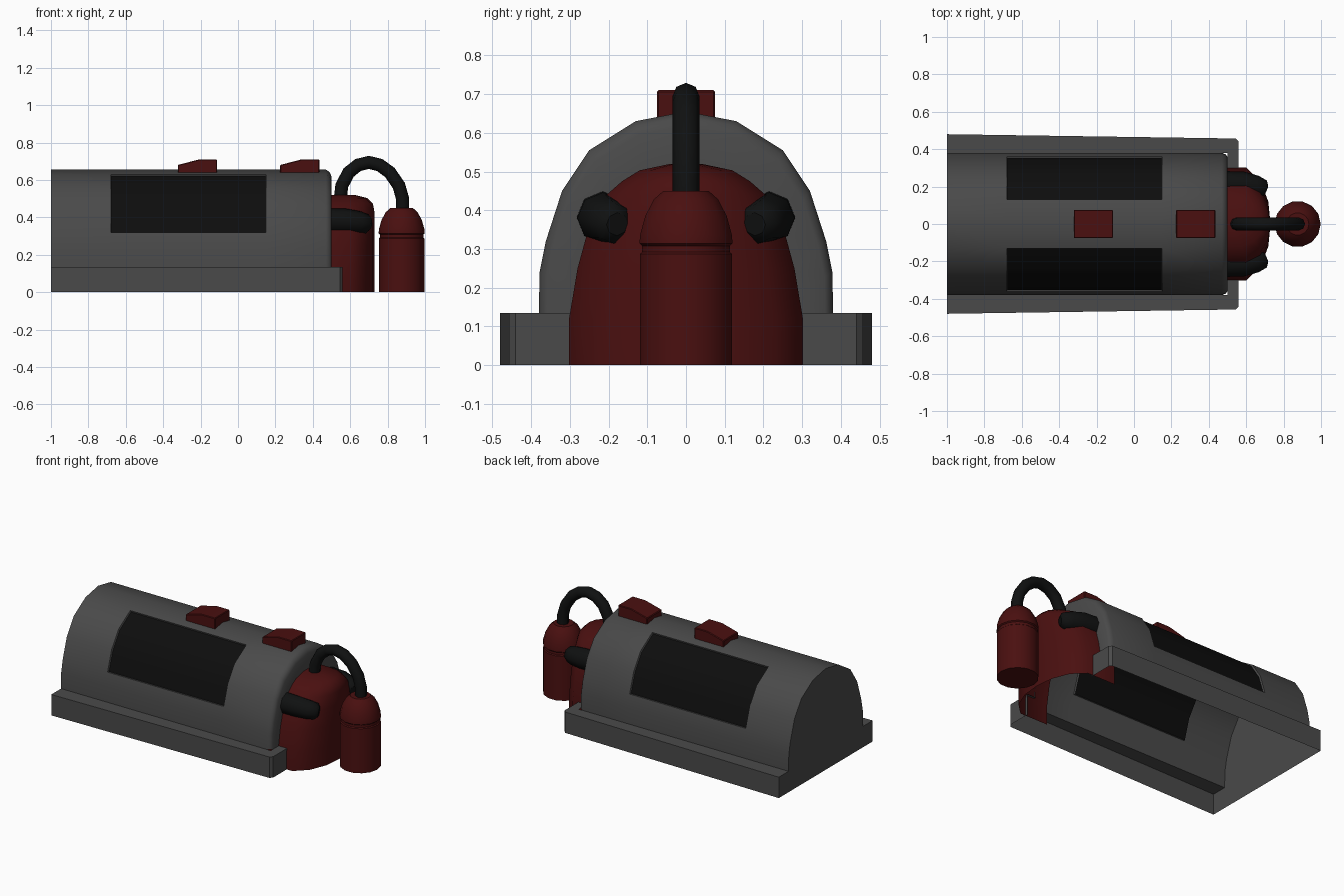
import bpy, bmesh, math
from mathutils import Vector

if "Cube" in bpy.data.objects:
    bpy.data.objects.remove(bpy.data.objects["Cube"])


def material(name, rgb):
    m = bpy.data.materials.new(name)
    m.diffuse_color = (*rgb, 1)
    m.use_nodes = True
    m.node_tree.nodes["Principled BSDF"].inputs["Base Color"].default_value = m.diffuse_color
    return m


GREY = material("dark grey", (0.068, 0.068, 0.068))
RED = material("deep red", (0.068, 0.005, 0.005))
GLASS = material("black glass", (0.004, 0.004, 0.004))
RUBBER = material("black rubber", (0.005, 0.0055, 0.0055))


def smooth(ob, angle=38):
    bpy.ops.object.select_all(action='DESELECT')
    ob.select_set(True)
    bpy.context.view_layer.objects.active = ob
    bpy.ops.object.shade_smooth_by_angle(angle=math.radians(angle))


def finish(name, bm, mats, angle=38):
    me = bpy.data.meshes.new(name)
    bm.to_mesh(me)
    bm.free()
    for m in mats:
        me.materials.append(m)
    ob = bpy.data.objects.new(name, me)
    bpy.context.collection.objects.link(ob)
    smooth(ob, angle)
    return ob


def outward(bm, centre):
    bm.normal_update()
    c = Vector(centre)
    for f in bm.faces:
        if f.normal.dot(f.calc_center_median() - c) < 0:
            f.normal_flip()
    bm.normal_update()


def loft(bm, rows, closed=False):
    """Skin rows of points; returns vertex rows and faces per row gap."""
    vs = [[bm.verts.new(p) for p in r] for r in rows]
    n = len(rows[0])
    out = []
    for a, b in zip(vs, vs[1:]):
        out.append([bm.faces.new((a[i], a[(i + 1) % n], b[(i + 1) % n], b[i]))
                    for i in range(n if closed else n - 1)])
    return vs, out


# Arched shell: open underneath, recessed windows, rounded front rim with opening
half = [(.38, .135), (.378, .24), (.362, .32), (.32, .45), (.25, .555), (.13, .63)]
arch = half + [(0, .655)] + [(-y, z) for y, z in reversed(half)]
stations = [(-1, 1), (-.68, 1), (.15, 1), (.47, 1), (.49, .98), (.5, .945), (.5, .77)]
bm = bmesh.new()
vs, gaps = loft(bm, [[(x, y * s, max(z * s, .135)) for y, z in arch] for x, s in stations])
corners = [bm.verts.new((-1, y, z)) for y, z in
           [(-.48, .135), (-.48, 0), (.48, 0), (.48, .135)]]
bm.faces.new(vs[0] + corners)
outward(bm, (-.25, 0, .2))
panes = [gaps[1][i] for i in (2, 3, 4, 7, 8, 9)]
bmesh.ops.inset_region(bm, faces=panes, thickness=.004, depth=-.01)
for f in panes:
    f.material_index = 1
finish("shell", bm, [GREY, GLASS])

# Tapered skirt along both sides, wrapping the front
for s, side in ((-1, "front"), (1, "back")):
    bm = bmesh.new()
    top = [bm.verts.new((x, y * s, .135)) for x, y in
           [(-1, .48), (.545, .457), (.56, .44), (.56, .285), (.5, .285), (.5, .38), (-1, .38)]]
    low = [bm.verts.new((v.co.x, v.co.y, 0)) for v in top[:4]]
    bm.faces.new(top)
    for i in range(3):
        bm.faces.new((top[i], top[i + 1], low[i + 1], low[i]))
    outward(bm, (-.2, .35 * s, 0))
    finish(side + "_skirt", bm, [GREY], 30)

# Large domed tank emerging from the shell
plan = [(.4, 1), (.6, 1), (.675, .76), (.718, .4), (.73, 0)]
plan += [(x, -w) for x, w in reversed(plan[:-1])]
levels = [(0, .302, 1), (.12, .302, 1), (.25, .28, 1), (.36, .25, 1),
          (.44, .205, .995), (.475, .165, .97), (.503, .12, .88), (.52, .04, .68)]
bm = bmesh.new()
vs, _ = loft(bm, [[(.4 + (x - .4) * d, y * w, z) for x, y in plan] for z, w, d in levels])
bm.faces.new(vs[-1])
outward(bm, (.5, 0, .2))
finish("large_tank", bm, [RED], 45)

# Small bottle with a groove and shoulder
rings = [(.122, 0), (.122, .287), (.116, .292), (.116, .308), (.123, .314),
         (.122, .335), (.108, .385), (.085, .428), (.06, .45)]
N = 14
bm = bmesh.new()
vs, _ = loft(bm, [[(.875 + r * math.cos(2 * math.pi * i / N),
                    r * math.sin(2 * math.pi * i / N), z) for i in range(N)]
                  for r, z in rings], closed=True)
bm.faces.new(vs[0])
bm.faces.new(vs[-1])
bmesh.ops.recalc_face_normals(bm, faces=bm.faces)
finish("small_bottle", bm, [RED])


def tube(name, pts, mat, angle=50):
    cu = bpy.data.curves.new(name, 'CURVE')
    cu.dimensions = '3D'
    cu.bevel_depth = 1
    cu.bevel_resolution = 2
    cu.use_fill_caps = True
    sp = cu.splines.new('POLY')
    sp.points.add(len(pts) - 1)
    for p, (x, y, z, r) in zip(sp.points, pts):
        p.co = (x, y, z, 1)
        p.radius = r
    cu.materials.append(mat)
    ob = bpy.data.objects.new(name, cu)
    bpy.context.collection.objects.link(ob)
    bpy.ops.object.select_all(action='DESELECT')
    ob.select_set(True)
    bpy.context.view_layer.objects.active = ob
    bpy.ops.object.convert(target='MESH')
    smooth(bpy.context.object, angle)


# Hose from tank to bottle
path = [(.545, .48), (.555, .57), (.592, .64), (.642, .68), (.70, .694),
        (.757, .68), (.812, .64), (.86, .57), (.88, .50), (.88, .44)]
tube("hose", [(x, 0, z, .035) for x, z in path], RUBBER)

# Thick rubber grips on the tank flanks
for s, side in ((-1, "front"), (1, "back")):
    tube(side + "_grip", [(.46, .215 * s, .382, .068), (.58, .215 * s, .38, .066),
                          (.65, .20 * s, .372, .06), (.69, .185 * s, .366, .052),
                          (.705, .178 * s, .364, .03)], RUBBER)

# Wedge-shaped lugs on the roof
for k, x0 in enumerate((-.322, .225)):
    outline = [(0, .635), (0, .68), (.115, .71), (.21, .71), (.21, .635)]
    bm = bmesh.new()
    vs, _ = loft(bm, [[(x0 + x, y, z) for x, z in outline] for y in (-.075, .075)], closed=True)
    bm.faces.new(vs[0])
    bm.faces.new(vs[1])
    bmesh.ops.recalc_face_normals(bm, faces=bm.faces)
    bmesh.ops.bevel(bm, geom=list(bm.edges), offset=.004, segments=1, affect='EDGES')
    finish("roof_lug_%d" % (k + 1), bm, [RED], 15)
